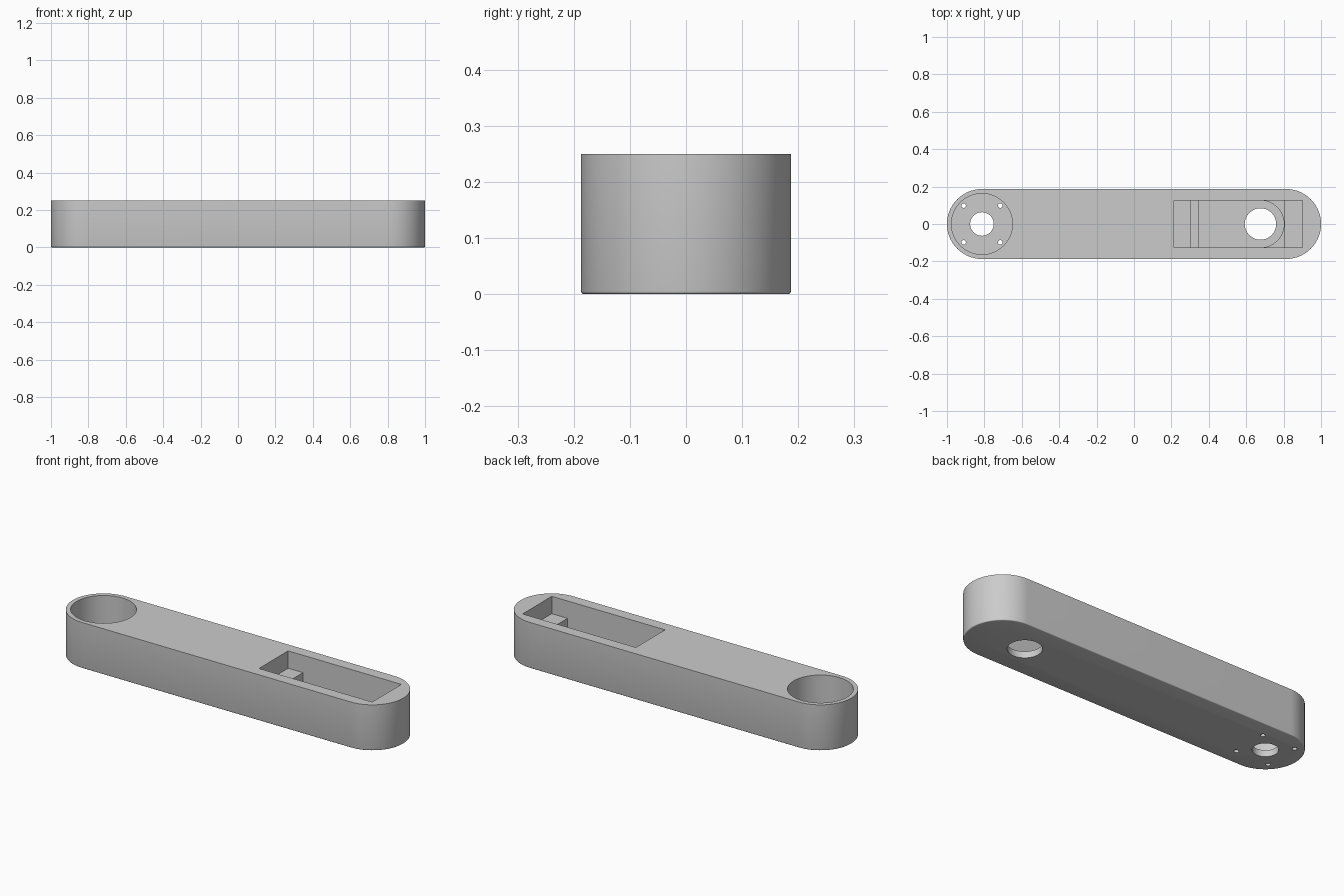
import bpy
import bmesh
import math

if "Cube" in bpy.data.objects:
    bpy.data.objects.remove(bpy.data.objects["Cube"], do_unlink=True)

HEIGHT = 0.25
HALF_WIDTH = 0.187
END_X = 1 - HALF_WIDTH
MOTOR_X = -END_X
SHAFT_X = 0.676
SLOT_HALF = 0.126
FLOOR = 0.035

grey = bpy.data.materials.new("light grey plastic")
grey.use_nodes = True
grey.diffuse_color = (0.6, 0.6, 0.6, 1)
grey.node_tree.nodes["Principled BSDF"].inputs["Base Color"].default_value = (0.6, 0.6, 0.6, 1)


def arc(cx, radius, start, end, steps=48):
    angles = [math.radians(start + (end - start) * i / steps) for i in range(steps + 1)]
    return [(cx + radius * math.cos(a), radius * math.sin(a)) for a in angles]


def rectangle(x0, x1, half):
    return [(x0, -half), (x1, -half), (x1, half), (x0, half)]


def prism(name, outline, z0, z1, bottom_bevel=0):
    """Extrude a flat outline upwards, optionally rounding its bottom rim."""
    bm = bmesh.new()
    base = bm.faces.new([bm.verts.new((x, y, z0)) for x, y in outline])
    top = bmesh.ops.extrude_face_region(bm, geom=[base], use_keep_orig=True)
    for v in top["geom"]:
        if isinstance(v, bmesh.types.BMVert):
            v.co.z = z1
    bmesh.ops.recalc_face_normals(bm, faces=bm.faces)
    if bottom_bevel:
        rim = [e for e in bm.edges if all(v.co.z == z0 for v in e.verts)]
        bmesh.ops.bevel(bm, geom=rim, offset=bottom_bevel, segments=3,
                        profile=0.5, affect='EDGES')
    mesh = bpy.data.meshes.new(name)
    bm.to_mesh(mesh)
    bm.free()
    obj = bpy.data.objects.new(name, mesh)
    bpy.context.collection.objects.link(obj)
    return obj


def cut(name, outline, z0):
    """Cut a pocket or hole from level z0 up through the top."""
    cutter = prism(name, outline, z0, HEIGHT + 0.1)
    cutter.hide_render = True
    cutters.append(cutter)
    mod = arm.modifiers.new(name, 'BOOLEAN')
    mod.operation = 'DIFFERENCE'
    mod.solver = 'EXACT'
    mod.object = cutter


def circle(cx, cy, radius, steps=64):
    return [(x, y + cy) for x, y in arc(cx, radius, 0, 360, steps)[:-1]]


# Rounded arm body
cutters = []
arm = prism("arm_body", arc(END_X, HALF_WIDTH, -90, 90) + arc(-END_X, HALF_WIDTH, 90, 270),
            0, HEIGHT, 0.005)
arm.data.materials.append(grey)

# Round motor pocket with shaft hole and four screw holes
cut("motor_pocket", circle(MOTOR_X, 0, 0.163), FLOOR)
cut("motor_shaft_hole", circle(MOTOR_X, 0, 0.063), -0.1)
for sx in (-1, 1):
    for sy in (-1, 1):
        cut("screw_hole", circle(MOTOR_X + sx * 0.098, sy * 0.098, 0.012, 24), -0.1)

# Stepped servo pocket: ear ledges, body, gearbox recess, shaft hole
cut("ear_recess", rectangle(0.215, 0.9, SLOT_HALF), 0.155)
cut("servo_body_recess", rectangle(0.305, 0.805, SLOT_HALF), 0.08)
cut("gearbox_recess", [(0.345, SLOT_HALF), (0.345, -SLOT_HALF)]
    + arc(SHAFT_X, SLOT_HALF, -90, 90), FLOOR)
cut("servo_shaft_hole", circle(SHAFT_X, 0, 0.084), -0.1)

# Bake the cuts and drop the cutters
depsgraph = bpy.context.evaluated_depsgraph_get()
baked = bpy.data.meshes.new_from_object(arm.evaluated_get(depsgraph))
arm.modifiers.clear()
arm.data = baked
for cutter in cutters:
    bpy.data.objects.remove(cutter, do_unlink=True)
baked.materials.clear()
baked.materials.append(grey)
for face in baked.polygons:
    face.material_index = 0

# Smooth round walls, sharp rims
bpy.ops.object.select_all(action='DESELECT')
arm.select_set(True)
bpy.context.view_layer.objects.active = arm
bpy.ops.object.shade_smooth_by_angle(angle=math.radians(35))
